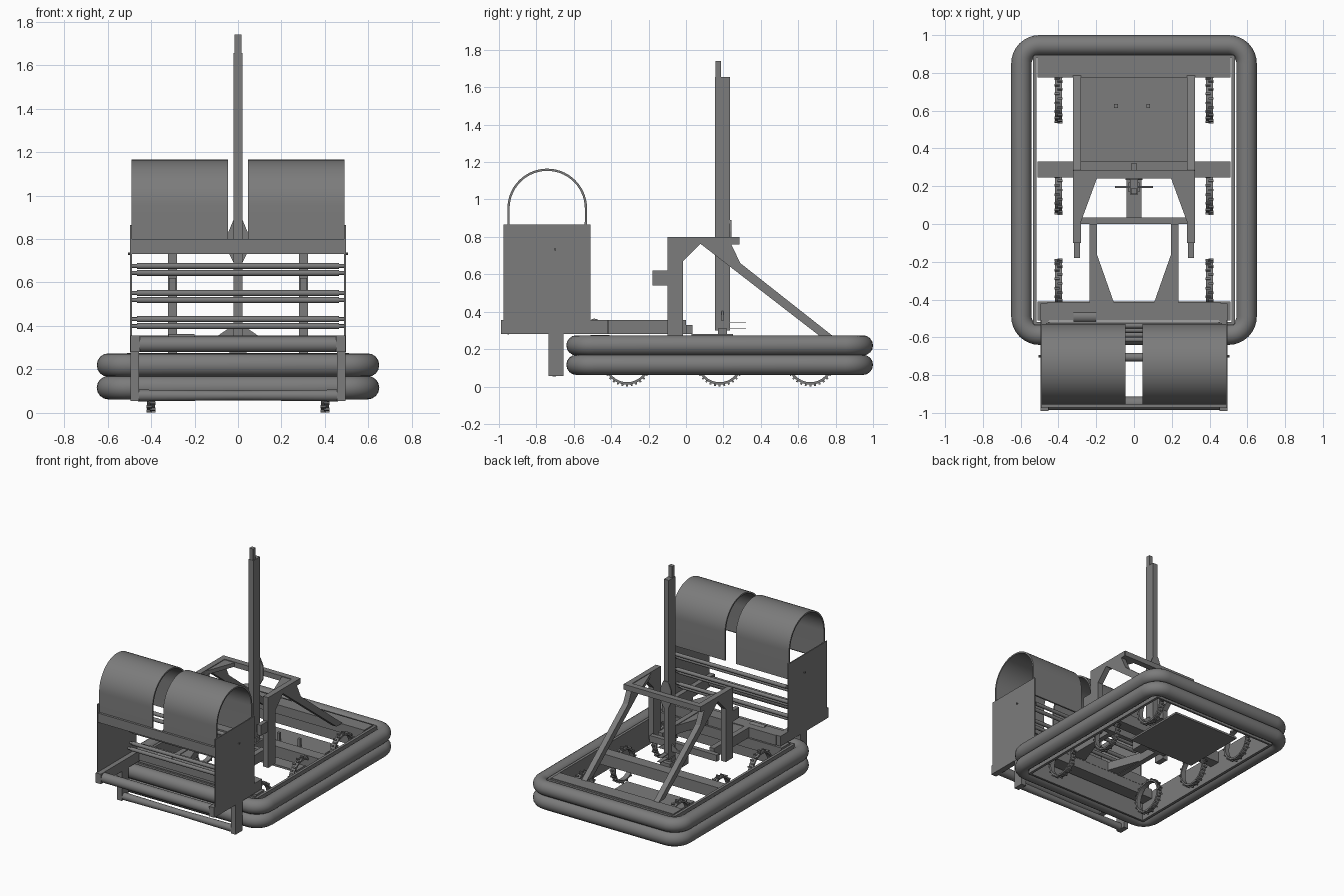
import bpy, bmesh, math
from mathutils import Matrix, Vector

cube = bpy.data.objects.get("Cube")
if cube:
    bpy.data.objects.remove(cube, do_unlink=True)

GREY = (0.2, 0.2, 0.2, 1)
metal = bpy.data.materials.new("plain_grey")
metal.use_nodes = True
metal.diffuse_color = GREY
metal.node_tree.nodes["Principled BSDF"].inputs["Base Color"].default_value = GREY


def finish(name, bm, smooth=False):
    bmesh.ops.recalc_face_normals(bm, faces=bm.faces)
    me = bpy.data.meshes.new(name)
    bm.to_mesh(me)
    bm.free()
    me.materials.append(metal)
    ob = bpy.data.objects.new(name, me)
    bpy.context.collection.objects.link(ob)
    if smooth:
        bpy.ops.object.select_all(action='DESELECT')
        ob.select_set(True)
        bpy.context.view_layer.objects.active = ob
        bpy.ops.object.shade_smooth_by_angle(angle=math.radians(35))
    return ob


def prism(name, points, axis, a, b, smooth=False):
    """Extrude an outline along an axis from a to b."""
    place = {'x': lambda u, v, w: (w, u, v),
             'y': lambda u, v, w: (u, w, v),
             'z': lambda u, v, w: (u, v, w)}[axis]
    bm = bmesh.new()
    face = bm.faces.new([bm.verts.new(place(u, v, a)) for u, v in points])
    ext = bmesh.ops.extrude_face_region(bm, geom=[face])
    move = Vector(place(0, 0, b - a))
    for v in ext["geom"]:
        if isinstance(v, bmesh.types.BMVert):
            v.co += move
    return finish(name, bm, smooth)


def box(name, x0, x1, y0, y1, z0, z1):
    return prism(name, [(x0, y0), (x1, y0), (x1, y1), (x0, y1)], 'z', z0, z1)


def rod(name, x0, x1, y, z, r0, r1=None, sides=20):
    """Round bar along x, tapering from r0 to r1."""
    bm = bmesh.new()
    turn = Matrix.Translation(((x0 + x1) / 2, y, z)) @ Matrix.Rotation(math.pi / 2, 4, 'Y')
    bmesh.ops.create_cone(bm, cap_ends=True, segments=sides, radius1=r0,
                          radius2=r0 if r1 is None else r1, depth=x1 - x0, matrix=turn)
    return finish(name, bm, True)


def sides(make):
    """Build a part on the left and on the right."""
    for label, s in (("left", 1), ("right", -1)):
        make(label, s)


def arc(cx, cy, r, a0, a1, n):
    return [(cx + r * math.cos(math.radians(a0 + (a1 - a0) * i / n)),
             cy + r * math.sin(math.radians(a0 + (a1 - a0) * i / n))) for i in range(n + 1)]


# Two stacked float tubes: a round bevel along a rounded rectangle
def float_tube(name, z):
    cu = bpy.data.curves.new(name, 'CURVE')
    cu.dimensions = '3D'
    cu.bevel_depth, cu.bevel_resolution = 0.054, 6
    path = []
    for cx, cy, a in ((0.5, 0.85, 0), (-0.5, 0.85, 90), (-0.5, -0.49, 180), (0.5, -0.49, 270)):
        path += arc(cx, cy, 0.096, a, a + 90, 8)
    sp = cu.splines.new('POLY')
    sp.points.add(len(path) - 1)
    for p, (x, y) in zip(sp.points, path):
        p.co = (x, y, z, 1)
    sp.use_cyclic_u = True
    sp.use_smooth = True
    cu.materials.append(metal)
    ob = bpy.data.objects.new(name, cu)
    bpy.context.collection.objects.link(ob)


float_tube("upper_float", 0.22)
float_tube("lower_float", 0.116)

# Inner walls that hold the floats
sides(lambda n, s: prism(n + "_wall", [(s * .515, -.53), (s * .535, -.53), (s * .535, .89), (s * .515, .89)],
                         'z', 0.07, 0.265))
box("rear_wall", -.53, .53, .88, .895, .07, .265)
box("front_wall", -.53, .53, -.535, -.52, .07, .265)

# Cross beams, floor plate and pins
box("rear_beam", -.51, .51, .775, .88, .2, .27)
box("middle_beam", -.51, .51, .245, .33, .17, .255)
box("front_beam", -.51, .51, -.51, -.41, .2, .275)
box("floor_plate", -.28, .28, .3, .8, .07, .085)
box("centre_beam", -.04, .04, .03, .25, .2, .28)
box("post_tie", -.28, .28, 0, .035, .28, .33)
for x in (-.095, .075):
    box("floor_pin", x - .01, x + .01, .615, .635, .08, .15)


# Wheels: open rings with raised cleats
def wheel(x, y):
    z, n, bm = 0.133, 32, bmesh.new()
    rings = []
    for r, w in ((.123, -.018), (.123, .018), (.11, .018), (.11, -.018)):
        rings.append([bm.verts.new((x + w, y + u, z + v)) for u, v in arc(0, 0, r, 0, 360, n)[:-1]])
    for k in range(4):
        a, b = rings[k], rings[(k + 1) % 4]
        for i in range(n):
            j = (i + 1) % n
            bm.faces.new((a[i], a[j], b[j], b[i]))
    for i in range(n):
        m = (Matrix.Translation((x, y, z)) @ Matrix.Rotation(i * math.tau / n, 4, 'X')
             @ Matrix.Translation((.008 * (-1) ** i, 0, .126)) @ Matrix.Diagonal((.026, .01, .012, 1)))
        bmesh.ops.create_cube(bm, size=1, matrix=m)
    finish("wheel", bm)


for x in (-.4, .4):
    for y in (-.315, .18, .665):
        wheel(x, y)


# Tower: posts, top rails, gussets and slanted struts
def tower_side(n, s):
    a, b = s * .28, s * .322
    prism(n + "_post", [(-.1, .27), (-.1, .8), (.28, .8), (.28, .76), (.075, .762), (-.015, .67), (-.015, .27)],
          'x', a, b)
    prism(n + "_strut", [(.075, .765), (.24, .765), (.29, .66), (.785, .27), (.715, .27)], 'x', a, b)
    prism(n + "_post_bracket", [(-.18, .54), (-.1, .54), (-.1, .62), (-.18, .62)], 'x', s * .285, s * .317)
    prism(n + "_top_gusset", [(s * .195, .245), (s * .285, .245), (s * .285, 0)], 'z', .765, .795)
    # fork arms reaching to the seat frame
    prism(n + "_fork_arm", [(s * .195, 0), (s * .235, 0), (s * .235, -.42), (s * .195, -.42)], 'z', .28, .355)
    prism(n + "_fork_gusset", [(s * .2, -.15), (s * .2, -.42), (s * .105, -.42)], 'z', .285, .35)


sides(tower_side)
box("top_crossbar", -.32, .32, .24, .285, .76, .8)
box("fork_crossbar", -.46, .46, -.51, -.415, .28, .355)

# Mast with inner tube, gussets and foot bracket
box("mast", -.02, .02, .155, .235, .3, 1.655)
box("mast_inner_tube", -.016, .016, .158, .188, 1.6, 1.74)
prism("mast_upper_gusset", [(-.02, .69), (.02, .69), (.045, .74), (.045, .83), (.02, .89),
                            (-.02, .89), (-.045, .83), (-.045, .74)], 'y', .232, .242)
prism("mast_foot_gusset", [(-.1, .35), (.1, .35), (.02, .405), (-.02, .405)], 'y', .19, .2)
box("mast_foot", -.03, .03, .17, .22, .28, .31)
for z in (.31, .342):
    box("foot_bracket", -.016, .016, .235, .32, z, z + .004)


# Seat frame: side panels, arms and drop legs
def seat_side(n, s):
    prism(n + "_side_panel", [(-.975, .28), (-.51, .28), (-.51, .865), (-.975, .865)], 'x', s * .488, s * .496)
    prism(n + "_seat_arm", [(-.99, .28), (-.42, .28), (-.42, .355), (-.99, .355)], 'x', s * .452, s * .494)
    prism(n + "_drop_leg", [(-.735, .055), (-.655, .055), (-.655, .3), (-.735, .3)], 'x', s * .455, s * .495)
    # canopy: half-round sheet with short straight skirts
    outer = [(-.53, .74)] + arc(-.742, .952, .213, 0, 180, 28) + [(-.955, .74)]
    inner = [(-.943, .74)] + arc(-.742, .952, .201, 180, 0, 28) + [(-.542, .74)]
    prism(n + "_canopy", outer + inner, 'x', s * .045, s * .49, True)
    # two-piece footrest narrowing to the middle
    lo, hi = sorted((0, s * .46))
    rod(n + "_footrest", lo, hi, -.705, .08, *((.022, .027) if s > 0 else (.027, .022)))
    rod(n + "_side_pin", min(s * .49, s * .506), max(s * .49, s * .506), -.7, .733, .006, sides=10)


sides(seat_side)
box("front_rail", -.49, .49, -.972, -.955, .73, .8)
rod("front_roller", -.46, .46, -.95, .315, .036)
rod("small_roller", -.32, -.2, -.49, .33, .033)
box("seat_rear_bar", -.45, .45, -.54, -.515, .29, .35)

# Backrest bars: pairs of rods with thicker sleeves
for z, y in ((.66, -.55), (.535, -.575), (.415, -.6)):
    for k in (-1, 1):
        rod("back_rod", -.49, .49, y + k * .012, z + k * .016, .009, sides=12)
        rod("back_sleeve", -.465, .465, y + k * .012, z + k * .016, .014, sides=14)
